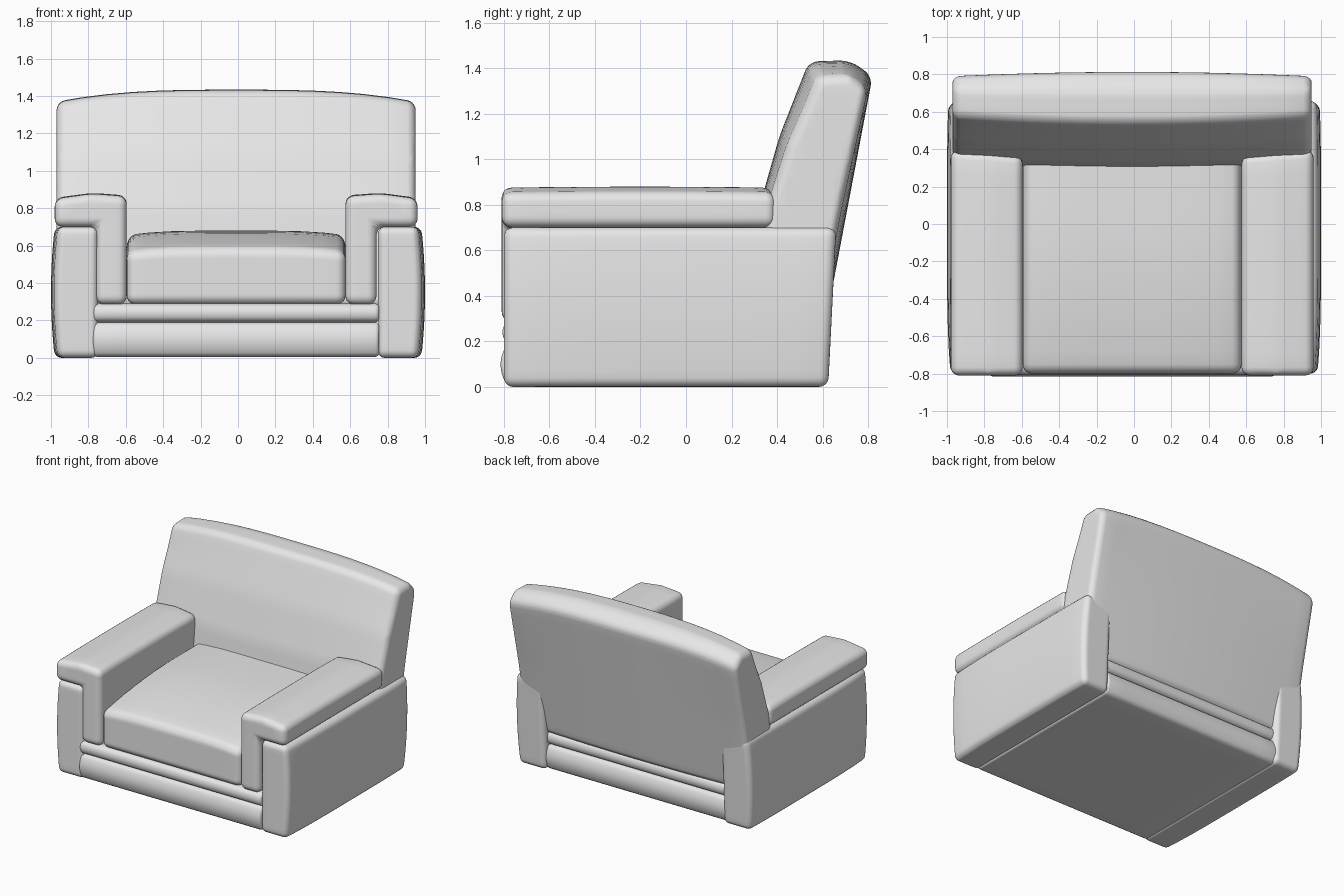
import bpy
import bmesh
import math
from mathutils import Vector

old = bpy.data.objects.get("Cube")
if old:
    bpy.data.objects.remove(old, do_unlink=True)

GREY = (0.8, 0.8, 0.8, 1.0)
fabric = bpy.data.materials.new("light_grey_upholstery")
fabric.use_nodes = True
fabric.diffuse_color = GREY
shader = next(n for n in fabric.node_tree.nodes if n.type == 'BSDF_PRINCIPLED')
shader.inputs["Base Color"].default_value = GREY


def padded(name, profile, axis, start, end, radius, shape=None, side=1, shift=-0.01, cuts=9):
    """Extrude a profile along x or y, round its edges, slice it into loops and bend it."""
    bm = bmesh.new()
    place = (lambda a, b: (start, a, b)) if axis == 'X' else (lambda a, b: (a, start, b))
    face = bm.faces.new([bm.verts.new(place(a, b)) for a, b in profile])
    grown = bmesh.ops.extrude_face_region(bm, geom=[face])
    move = Vector((end - start, 0, 0)) if axis == 'X' else Vector((0, end - start, 0))
    bmesh.ops.translate(bm, vec=move,
                        verts=[v for v in grown["geom"] if isinstance(v, bmesh.types.BMVert)])
    bmesh.ops.recalc_face_normals(bm, faces=bm.faces)
    bmesh.ops.bevel(bm, geom=bm.edges[:], offset=radius, segments=5, profile=0.5,
                    affect='EDGES', clamp_overlap=True)
    # Loops that let the padding curve
    for i in range(3):
        low = min(v.co[i] for v in bm.verts)
        high = max(v.co[i] for v in bm.verts)
        normal = Vector([float(k == i) for k in range(3)])
        for n in range(1, cuts + 1):
            point = normal * (low + (high - low) * n / (cuts + 1))
            bmesh.ops.bisect_plane(bm, geom=bm.verts[:] + bm.edges[:] + bm.faces[:],
                                   plane_co=point, plane_no=normal, dist=1e-5)
    for v in bm.verts:
        if shape:
            v.co = shape(*v.co)
        v.co.x = v.co.x * side + shift
    bmesh.ops.recalc_face_normals(bm, faces=bm.faces)
    mesh = bpy.data.meshes.new(name)
    bm.to_mesh(mesh)
    bm.free()
    mesh.materials.append(fabric)
    obj = bpy.data.objects.new(name, mesh)
    bpy.context.collection.objects.link(obj)
    bpy.ops.object.select_all(action='DESELECT')
    obj.select_set(True)
    bpy.context.view_layer.objects.active = obj
    bpy.ops.object.shade_smooth_by_angle(angle=math.radians(40))
    return obj


def rect(a0, a1, b0, b1):
    return [(a0, b0), (a1, b0), (a1, b1), (a0, b1)]


# Side panels: bulging outer face, back edge leaning outward
def panel_shape(x, y, z):
    outer = max(0, (x - 0.75) / 0.25)
    pinch = 0.02 * ((z - 0.35) / 0.35) ** 2 + 0.015 * (y / 0.75) ** 4
    lean = 0.035 * z / 0.7 * max(0, y) / 0.62
    return Vector((x - outer * pinch, y + lean, z))


# Arms: a padded top that wraps down the inner side
def arm_shape(x, y, z):
    inner = max(0, (0.96 - x) / 0.38)
    return Vector((x, y - 0.035 * inner * max(0, y) / 0.4,
                   z - 0.012 * (y + 0.2) ** 2 * (z > 0.75)))


arm_profile = [(0.585, 0.285), (0.75, 0.285), (0.75, 0.70), (0.97, 0.70),
               (0.97, 0.855), (0.77, 0.882), (0.585, 0.868)]
for label, side in (("left", 1), ("right", -1)):
    padded(label + "_side_panel", rect(0.748, 1.0, 0.0, 0.7), 'Y', -0.8, 0.625,
           0.04, panel_shape, side, shift=0)
    padded(label + "_arm", arm_profile, 'Y', -0.81, 0.395, 0.045, arm_shape, side)


# Base: two stacked rails with softly bulging fronts and backs
def rail_shape(mid, half, bulge):
    def shape(x, y, z):
        puff = bulge * (1 - ((z - mid) / half) ** 2)
        return Vector((x, y + math.copysign(puff, y), z))
    return shape


padded("lower_base_rail", rect(-0.785, 0.59, 0.005, 0.19), 'X', -0.765, 0.765,
       0.022, rail_shape(0.0975, 0.0925, 0.03))
padded("upper_base_rail", rect(-0.785, 0.585, 0.19, 0.29), 'X', -0.765, 0.765,
       0.022, rail_shape(0.24, 0.05, 0.022))


# Seat cushion: top rises from the front edge toward the back
def seat_shape(x, y, z):
    height = max(0, (z - 0.29) / 0.30)
    rise = 0.09 * (1 - (min(0, y - 0.05) / 0.85) ** 2)
    crown = 0.025 * (x / 0.58) ** 4
    return Vector((x, y, z + height * (rise - crown)))


padded("seat_cushion", rect(-0.8, 0.42, 0.285, 0.59), 'X', -0.585, 0.585,
       0.05, seat_shape)


# Backrest: leaning, bowed in plan, with an arched top edge
def back_shape(x, y, z):
    t = abs(x) / 0.96
    middle = 0.42 + 0.22 * z
    squeeze = 0.035 * t ** 2 * max(-1, min(1, (middle - y) / 0.15))
    drop = 0.065 * t ** 3 * max(0, min(1, (z - 0.8) / 0.5))
    return Vector((x, y + squeeze, z - drop))


back_profile = [(0.25, 0.27), (0.612, 0.27), (0.82, 1.365), (0.72, 1.435),
                (0.54, 1.43), (0.41, 1.1), (0.325, 0.8)]
padded("backrest", back_profile, 'X', -0.96, 0.96, 0.045, back_shape, cuts=13)
